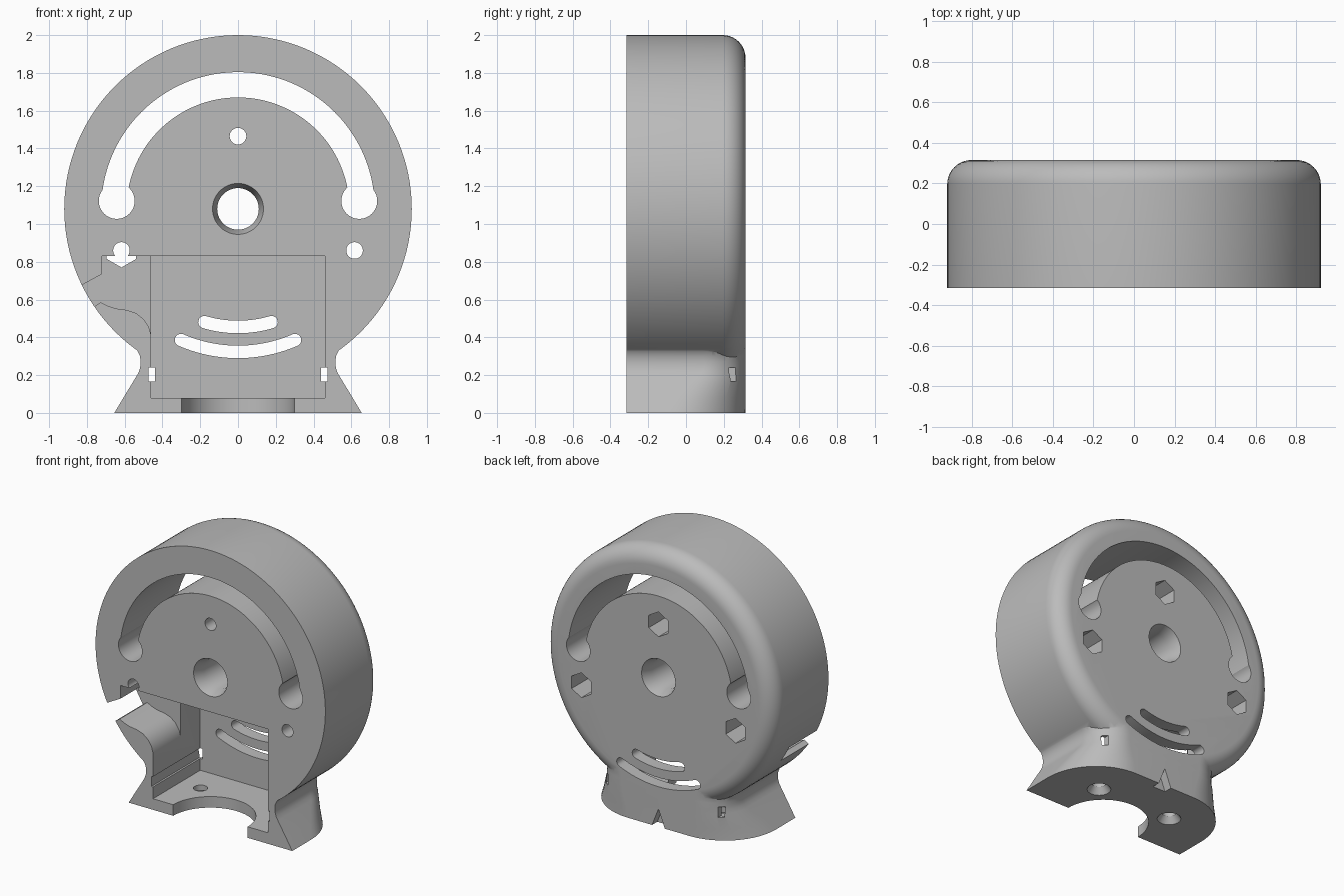
import bpy, bmesh
from math import sin, cos, pi, radians

cube = bpy.data.objects.get("Cube")
if cube:
    bpy.data.objects.remove(cube, do_unlink=True)

FRONT, BACK, HUB = -0.315, 0.315, 1.08

grey = bpy.data.materials.new("plain grey")
grey.use_nodes = True
colour = (0.5, 0.5, 0.5, 1)
grey.diffuse_color = colour
grey.node_tree.nodes["Principled BSDF"].inputs["Base Color"].default_value = colour


def loft(name, rings):
    """Closed solid skinned through rings with equal point counts."""
    bm = bmesh.new()
    rows = [[bm.verts.new(p) for p in ring] for ring in rings]
    n = len(rows[0])
    for a, b in zip(rows, rows[1:]):
        for i in range(n):
            j = (i + 1) % n
            bm.faces.new((a[i], a[j], b[j], b[i]))
    bm.faces.new(rows[0])
    bm.faces.new(rows[-1])
    bmesh.ops.recalc_face_normals(bm, faces=bm.faces)
    mesh = bpy.data.meshes.new(name)
    bm.to_mesh(mesh)
    bm.free()
    obj = bpy.data.objects.new(name, mesh)
    bpy.context.collection.objects.link(obj)
    mesh.materials.append(grey)
    return obj


def prism(name, outline, y0, y1):
    return loft(name, [[(x, y, z) for x, z in outline] for y in (y0, y1)])


def box(name, x0, x1, y0, y1, z0, z1):
    return prism(name, [(x0, z0), (x1, z0), (x1, z1), (x0, z1)], y0, y1)


def circle(x, z, r, n=40):
    return [(x + r * sin(2 * pi * i / n), z + r * cos(2 * pi * i / n)) for i in range(n)]


def lathe_y(name, x, z, profile, n=40):
    """Solid of revolution about a front-to-back axis; profile holds (y, radius)."""
    return loft(name, [[(u, y, v) for u, v in circle(x, z, r, n)] for y, r in profile])


def lathe_z(name, x, y, profile, n=40):
    return loft(name, [[(u, v, z) for u, v in circle(x, y, r, n)] for z, r in profile])


def arc_slot(radius, half_width, start, end, round_ends=True, n=48):
    """Curved slot outline round the hub, angles measured from straight up."""
    def arc(cx, cz, r, a, b, steps):
        return [(cx + r * sin(a + (b - a) * i / steps), cz + r * cos(a + (b - a) * i / steps))
                for i in range(steps + 1)]
    outline = arc(0, HUB, radius + half_width, start, end, n)
    if round_ends:
        outline += arc(radius * sin(end), HUB + radius * cos(end), half_width, end, end + pi, 10)[1:-1]
    outline += arc(0, HUB, radius - half_width, end, start, n)
    if round_ends:
        outline += arc(radius * sin(start), HUB + radius * cos(start), half_width,
                       start + pi, start + 2 * pi, 10)[1:-1]
    return outline


def combine(target, tool, operation="DIFFERENCE"):
    mod = target.modifiers.new("combine", "BOOLEAN")
    mod.operation = operation
    mod.solver = "EXACT"
    mod.object = tool
    bpy.context.view_layer.objects.active = target
    bpy.ops.object.modifier_apply(modifier=mod.name)
    bpy.data.objects.remove(tool, do_unlink=True)


# Round housing with a rolled back edge
edge = 0.12
profile = [(FRONT, 0.92)]
for i in range(11):
    a = pi / 2 * i / 10
    profile.append((BACK - edge + edge * sin(a), 0.92 - edge + edge * cos(a)))
housing = lathe_y("round_housing", 0, HUB, profile, 128)


# Flared foot: waisted section with rounded rear corners
def foot_ring(z, w, r):
    ring = [(w, FRONT, z)]
    for side in (1, -1):
        for i in range(17):
            a = pi / 2 * (i if side == 1 else 16 - i) / 16
            ring.append((side * (w - r + r * cos(a)), BACK - r + r * sin(a), z))
    return ring + [(-w, FRONT, z)]


foot = loft("flared_foot", [foot_ring(*s) for s in (
    (0, 0.655, 0.41), (0.08, 0.607, 0.35), (0.19, 0.54, 0.25), (0.215, 0.526, 0.235),
    (0.24, 0.518, 0.22), (0.27, 0.515, 0.22), (0.3, 0.519, 0.22), (0.325, 0.53, 0.22),
    (0.345, 0.547, 0.23), (0.37, 0.575, 0.24))])
combine(housing, foot, "UNION")

# Large arched slot with round pockets at its ends
combine(housing, prism("arch_cutter", arc_slot(0.657, 0.067, -pi / 2, pi / 2, False, 80), -1, 1))
for side in (-1, 1):
    combine(housing, lathe_y("arch_end_cutter", side * 0.642, 1.122, [(-1, 0.095), (1, 0.095)]))

# Hub bore, tapered at both mouths
combine(housing, lathe_y("bore_cutter", 0, HUB, [
    (FRONT - 0.01, 0.138), (FRONT + 0.08, 0.11), (BACK - 0.08, 0.11), (BACK + 0.01, 0.138)], 64))

# Open cavity in the lower front
combine(housing, box("cavity_cutter", -0.46, 0.46, -1, 0.225, 0.08, 0.83))

# Cable channel leading out through the rim
channel = [(-0.4, 0.83), (-0.72, 0.83), (-0.72, 0.735), (-0.83, 0.675), (-1, 0.583),
           (-0.9, 0.5), (-0.757, 0.565), (-0.728, 0.585), (-0.69, 0.567), (-0.65, 0.553),
           (-0.59, 0.545), (-0.54, 0.528), (-0.5, 0.497), (-0.472, 0.455), (-0.46, 0.41), (-0.4, 0.41)]
combine(housing, prism("channel_cutter", channel, -1, 0))

# Bolt holes with hexagonal nut pockets behind
for x, z in ((0, 1.465), (0.617, 0.86), (-0.617, 0.86)):
    combine(housing, lathe_y("bolt_cutter", x, z, [(-1, 0.044), (1, 0.044)], 32))
    combine(housing, lathe_y("nut_cutter", x, z, [(-0.01, 0.09), (1, 0.09)], 6))

# Two curved vents in the rear wall
for radius, spread in ((0.625, 16.5), (0.757, 23.5)):
    vent = arc_slot(radius, 0.033, pi - radians(spread), pi + radians(spread))
    combine(housing, prism("vent_cutter", vent, 0.1, 1))

# Semicircular opening and countersunk screw holes in the floor
combine(housing, lathe_z("floor_opening_cutter", 0, FRONT, [(-0.1, 0.298), (0.2, 0.298)], 64))
for side in (-1, 1):
    combine(housing, lathe_z("screw_cutter", side * 0.3, 0, [
        (-0.01, 0.085), (0.045, 0.047), (0.2, 0.047)], 32))

# Latch grooves in the cavity walls, ending in thin slits
for side in (-1, 1):
    x0, x1 = sorted((side * 0.44, side * 0.474))
    combine(housing, box("groove_cutter", x0, x1, -1, 0.3, 0.165, 0.24))

# Small triangular notch at the rear of the foot
combine(housing, prism("notch_cutter", [(-0.055, -0.01), (0.055, -0.01), (0, 0.13)], 0.255, 1))

# Smooth curved walls, keep crisp edges
bpy.ops.object.select_all(action="DESELECT")
housing.select_set(True)
bpy.context.view_layer.objects.active = housing
bpy.ops.object.shade_smooth_by_angle(angle=radians(30))
